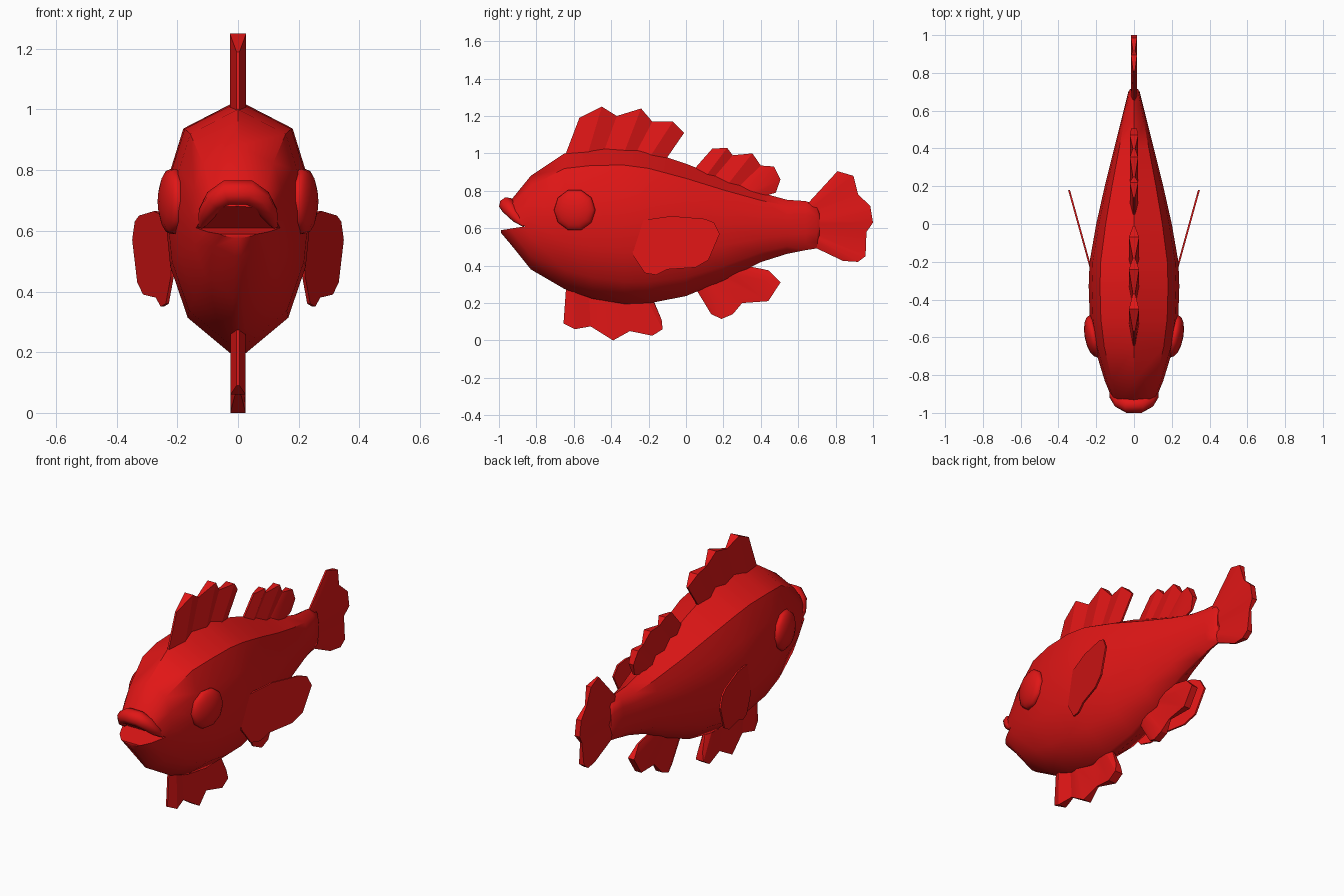
import bpy, bmesh, math

if "Cube" in bpy.data.objects:
    bpy.data.objects.remove(bpy.data.objects["Cube"])

red = bpy.data.materials.new("red")
red.diffuse_color = (0.75, 0.008, 0.008, 1)
red.use_nodes = True
red.node_tree.nodes["Principled BSDF"].inputs["Base Color"].default_value = red.diffuse_color


def make(name, verts, faces, angle=None):
    bm = bmesh.new()
    vs = [bm.verts.new(v) for v in verts]
    for f in faces:
        bm.faces.new([vs[i] for i in f])
    bmesh.ops.recalc_face_normals(bm, faces=bm.faces)
    me = bpy.data.meshes.new(name)
    bm.to_mesh(me)
    bm.free()
    ob = bpy.data.objects.new(name, me)
    bpy.context.collection.objects.link(ob)
    me.materials.append(red)
    if angle:
        smooth(ob, angle)
    return ob


def activate(ob):
    bpy.ops.object.select_all(action='DESELECT')
    ob.select_set(True)
    bpy.context.view_layer.objects.active = ob


def smooth(ob, angle):
    activate(ob)
    bpy.ops.object.shade_smooth_by_angle(angle=math.radians(angle))


def prism(name, outline, to_a, to_b):
    """Extrude a (y, z) outline between two sides."""
    n = len(outline)
    verts = [to_a(*p) for p in outline] + [to_b(*p) for p in outline]
    faces = [tuple(range(n)), tuple(range(n, 2 * n))]
    faces += [(i, (i + 1) % n, n + (i + 1) % n, n + i) for i in range(n)]
    return make(name, verts, faces)


def fin(name, rows):
    """Pleated fin: rows of base y, base z, tip y, tip z, half thickness."""
    verts, faces = [], []
    for by, bz, ty, tz, t in rows:
        verts += [(t, by, bz), (t, ty, tz), (-t, ty, tz), (-t, by, bz)]
    for r in range(len(rows) - 1):
        a = r * 4
        faces += [(a + i, a + (i + 1) % 4, a + 4 + (i + 1) % 4, a + 4 + i) for i in range(4)]
    e = 4 * (len(rows) - 1)
    faces += [(0, 1, 2, 3), (e, e + 1, e + 2, e + 3)]
    return make(name, verts, faces, 25)


# Body: cross-sections lofted along y (y, top z, bottom z, half width)
half = [(0.75, 0.78), (0.93, 0.45), (1, 0.1), (0.93, -0.3), (0.69, -0.7), (0.1, -0.98)]
section = [(0, 1)] + half + [(-x, z) for x, z in reversed(half)]
stations = [
    (-0.99, 0.64, 0.575, 0.075), (-0.94, 0.745, 0.515, 0.11), (-0.83, 0.88, 0.375, 0.155),
    (-0.65, 1.0, 0.268, 0.21), (-0.5, 1.025, 0.215, 0.234), (-0.33, 1.03, 0.187, 0.24),
    (-0.2, 1.01, 0.19, 0.235), (0.0, 0.945, 0.23, 0.2), (0.2, 0.865, 0.315, 0.155),
    (0.4, 0.79, 0.415, 0.105), (0.54, 0.752, 0.46, 0.07), (0.64, 0.745, 0.48, 0.045),
    (0.7, 0.725, 0.49, 0.03), (0.715, 0.68, 0.55, 0.02)]
n = len(section)
verts = [(x * w, y, (t + b) / 2 + z * (t - b) / 2) for y, t, b, w in stations for x, z in section]
faces = [(s * n + i, s * n + (i + 1) % n, (s + 1) * n + (i + 1) % n, (s + 1) * n + i)
         for s in range(len(stations) - 1) for i in range(n)]
faces += [tuple(range(n)), tuple(range(len(verts) - n, len(verts)))]
body = make("body", verts, faces)

# Mouth: wedge cut out of the head
wedge = prism("mouth_cutter", [(-0.86, 0.61), (-1.1, 0.572), (-1.1, 0.765)],
              lambda y, z: (-0.3, y, z), lambda y, z: (0.3, y, z))
wedge.hide_render = True
cut = body.modifiers.new("mouth", 'BOOLEAN')
cut.operation, cut.object, cut.solver = 'DIFFERENCE', wedge, 'EXACT'
activate(body)
bpy.ops.object.modifier_apply(modifier="mouth")
bpy.data.objects.remove(wedge)
smooth(body, 42)

# Upper lip: tapered arch tube
side = [(0.122, -0.865, 0.615, 0.01), (0.105, -0.905, 0.655, 0.028),
        (0.075, -0.94, 0.7, 0.038), (0.035, -0.958, 0.725, 0.043)]
path = side + [(-x, y, z, r) for x, y, z, r in reversed(side)]
cu = bpy.data.curves.new("upper_lip", 'CURVE')
cu.dimensions, cu.bevel_depth, cu.bevel_resolution, cu.use_fill_caps = '3D', 1, 2, True
sp = cu.splines.new('POLY')
sp.points.add(len(path) - 1)
for p, (x, y, z, r) in zip(sp.points, path):
    p.co, p.radius = (x, y, z, 1), r
lip = bpy.data.objects.new("upper_lip", cu)
bpy.context.collection.objects.link(lip)
cu.materials.append(red)
activate(lip)
bpy.ops.object.convert(target='MESH')
smooth(bpy.context.object, 50)

# Eyes and side fins, mirrored
pectoral = [(-0.25, 0.64), (-0.08, 0.665), (0.1, 0.65), (0.15, 0.63), (0.18, 0.57), (0.15, 0.5),
            (0.12, 0.43), (0.05, 0.39), (-0.1, 0.38), (-0.16, 0.35), (-0.22, 0.36),
            (-0.28, 0.45), (-0.3, 0.53)]
for s, label in ((1, "left"), (-1, "right")):
    bpy.ops.mesh.primitive_uv_sphere_add(segments=10, ring_count=8, radius=1,
                                         location=(s * 0.215, -0.595, 0.697))
    eye = bpy.context.object
    eye.name = "eye_" + label
    eye.scale = (0.113, 0.113, 0.046)
    eye.rotation_euler = (0, math.pi / 2, -s * math.radians(11))
    eye.data.materials.append(red)
    smooth(eye, 50)
    prism("side_fin_" + label, pectoral,
          lambda y, z: (s * (0.228 + 0.277 * (y + 0.22)), y, z),
          lambda y, z: (s * (0.238 + 0.277 * (y + 0.22)), y, z))

# Pleated fins on the centre line
fin("front_back_fin", [
    (-.65, .98, -.57, 1.19, .005), (-.53, .98, -.45, 1.25, .027), (-.45, .98, -.37, 1.2, .006),
    (-.34, .98, -.24, 1.24, .027), (-.28, .98, -.18, 1.17, .006), (-.2, .97, -.07, 1.17, .027),
    (-.12, .95, -.01, 1.11, .005)])
fin("rear_back_fin", [
    (.03, .9, .14, 1.025, .005), (.1, .87, .22, 1.03, .022), (.14, .86, .25, .99, .006),
    (.22, .83, .355, 1.0, .022), (.27, .81, .4, .935, .006), (.33, .79, .47, .93, .022),
    (.36, .77, .505, .86, .015), (.38, .76, .48, .79, .005)])
fin("tail_fin", [
    (.64, .72, .81, .905, .005), (.66, .7, .895, .88, .016), (.66, .67, .92, .78, .006),
    (.66, .65, .985, .72, .016), (.66, .62, 1.0, .63, .016), (.66, .59, .965, .58, .006),
    (.66, .57, .96, .45, .016), (.66, .55, .92, .42, .016), (.64, .52, .84, .425, .005)])
fin("front_belly_fin", [
    (-.64, .3, -.655, .09, .005), (-.6, .28, -.595, .06, .025), (-.52, .25, -.51, .075, .006),
    (-.45, .24, -.39, 0, .025), (-.36, .24, -.3, .05, .006), (-.28, .24, -.18, .025, .025),
    (-.22, .24, -.125, .06, .025), (-.2, .24, -.13, .11, .015), (-.18, .23, -.165, .19, .005)])
fin("rear_belly_fin", [
    (.05, .28, .135, .14, .005), (.08, .3, .19, .115, .02), (.13, .31, .25, .14, .02),
    (.18, .33, .3, .2, .006), (.22, .35, .44, .21, .02), (.27, .37, .505, .31, .02),
    (.32, .4, .44, .375, .005)])
